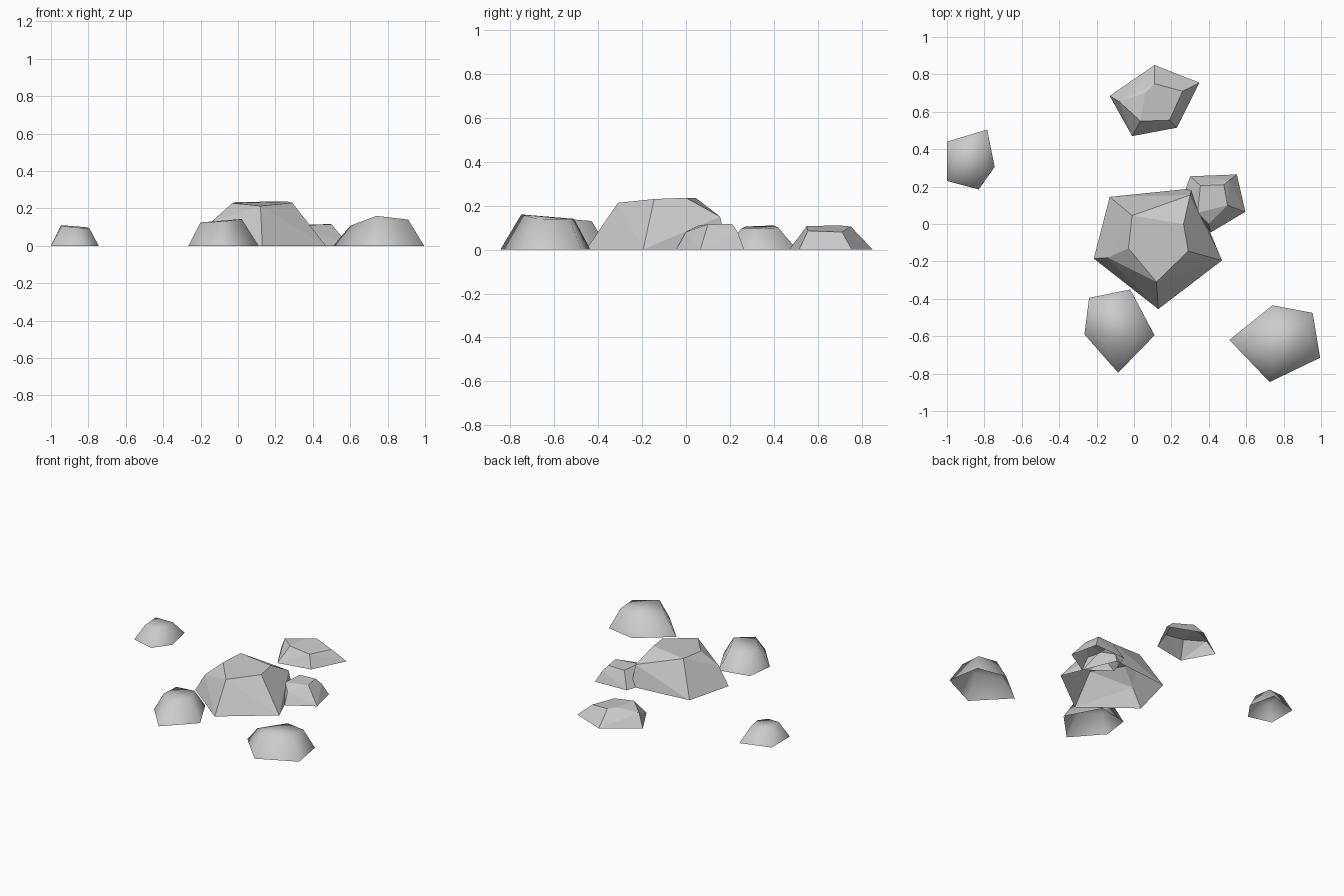
import bpy
import bmesh
import math

default_cube = bpy.data.objects.get("Cube")
if default_cube:
    bpy.data.objects.remove(default_cube, do_unlink=True)

# One stone colour for every rock
stone = bpy.data.materials.new("stone_grey")
stone.use_nodes = True
stone_colour = (0.6, 0.6, 0.6, 1)
stone.diffuse_color = stone_colour
shader = stone.node_tree.nodes["Principled BSDF"]
shader.inputs["Base Color"].default_value = stone_colour
shader.inputs["Roughness"].default_value = 0.9


def is_underside(face):
    return all(vert.co.z < 0.001 for vert in face.verts)


def make_rock(name, base_outline, crown_points, smooth=False):
    """Wrap a faceted shell round a ground outline and a crown, open below."""
    bm = bmesh.new()
    for x, y in base_outline:
        bm.verts.new((x, y, 0))
    for point in crown_points:
        bm.verts.new(point)

    # Shrink-wrap the points, then drop anything left inside the shell
    bmesh.ops.convex_hull(bm, input=list(bm.verts))
    loose = [vert for vert in bm.verts if not vert.link_faces]
    bmesh.ops.delete(bm, geom=loose, context='VERTS')

    # Open the underside and merge nearly flat facets
    underside = [face for face in bm.faces if is_underside(face)]
    bmesh.ops.delete(bm, geom=underside, context='FACES')
    bmesh.ops.dissolve_limit(bm, angle_limit=math.radians(4),
                             verts=list(bm.verts), edges=list(bm.edges))
    bmesh.ops.recalc_face_normals(bm, faces=list(bm.faces))
    for face in bm.faces:
        face.smooth = smooth

    mesh = bpy.data.meshes.new(name)
    bm.to_mesh(mesh)
    bm.free()
    mesh.materials.append(stone)
    rock = bpy.data.objects.new(name, mesh)
    bpy.context.collection.objects.link(rock)
    return rock


# Faceted rocks
make_rock(
    "large_centre_rock",
    base_outline=[(-.13, .145), (.31, .19), (.47, -.195),
                  (.13, -.455), (-.215, -.185)],
    crown_points=[(-.01, .045, .235), (.3, .155, .15), (.265, 0, .236),
                  (.29, -.145, .23), (.12, -.31, .213),
                  (-.14, -.18, .13), (-.03, -.13, .228)])

make_rock(
    "back_rock",
    base_outline=[(-.13, .685), (.11, .85), (.35, .755),
                  (.23, .515), (-.01, .47)],
    crown_points=[(-.08, .655, .09), (.11, .75, .105), (.06, .7, .11),
                  (.26, .71, .08), (.19, .555, .085), (.035, .55, .107)])

make_rock(
    "small_side_rock",
    base_outline=[(.3, .255), (.55, .265), (.595, .065),
                  (.41, -.045), (.24, .08)],
    crown_points=[(.355, .205, .112), (.51, .235, .08), (.5, .1, .115),
                  (.4, 0, .08), (.34, .06, .11), (.48, .21, .116)])

# Smooth weathered rocks
make_rock(
    "left_front_rock",
    base_outline=[(.51, -.62), (.74, -.435), (.955, -.475),
                  (.995, -.715), (.725, -.845)],
    crown_points=[(.6, -.63, .107), (.76, -.51, .14), (.9, -.53, .138),
                  (.91, -.68, .14), (.74, -.75, .16)],
    smooth=True)

make_rock(
    "front_rock",
    base_outline=[(-.24, -.395), (-.02, -.35), (.11, -.595),
                  (-.085, -.795), (-.265, -.59)],
    crown_points=[(-.19, -.44, .125), (-.05, -.43, .13), (.02, -.58, .143),
                  (-.08, -.69, .13), (-.2, -.57, .125)],
    smooth=True)

make_rock(
    "right_outlying_rock",
    base_outline=[(-1, .44), (-.785, .505), (-.745, .305),
                  (-.83, .185), (-1, .23)],
    crown_points=[(-.945, .4, .11), (-.82, .42, .1), (-.795, .31, .095),
                  (-.84, .25, .095), (-.94, .27, .105)],
    smooth=True)
